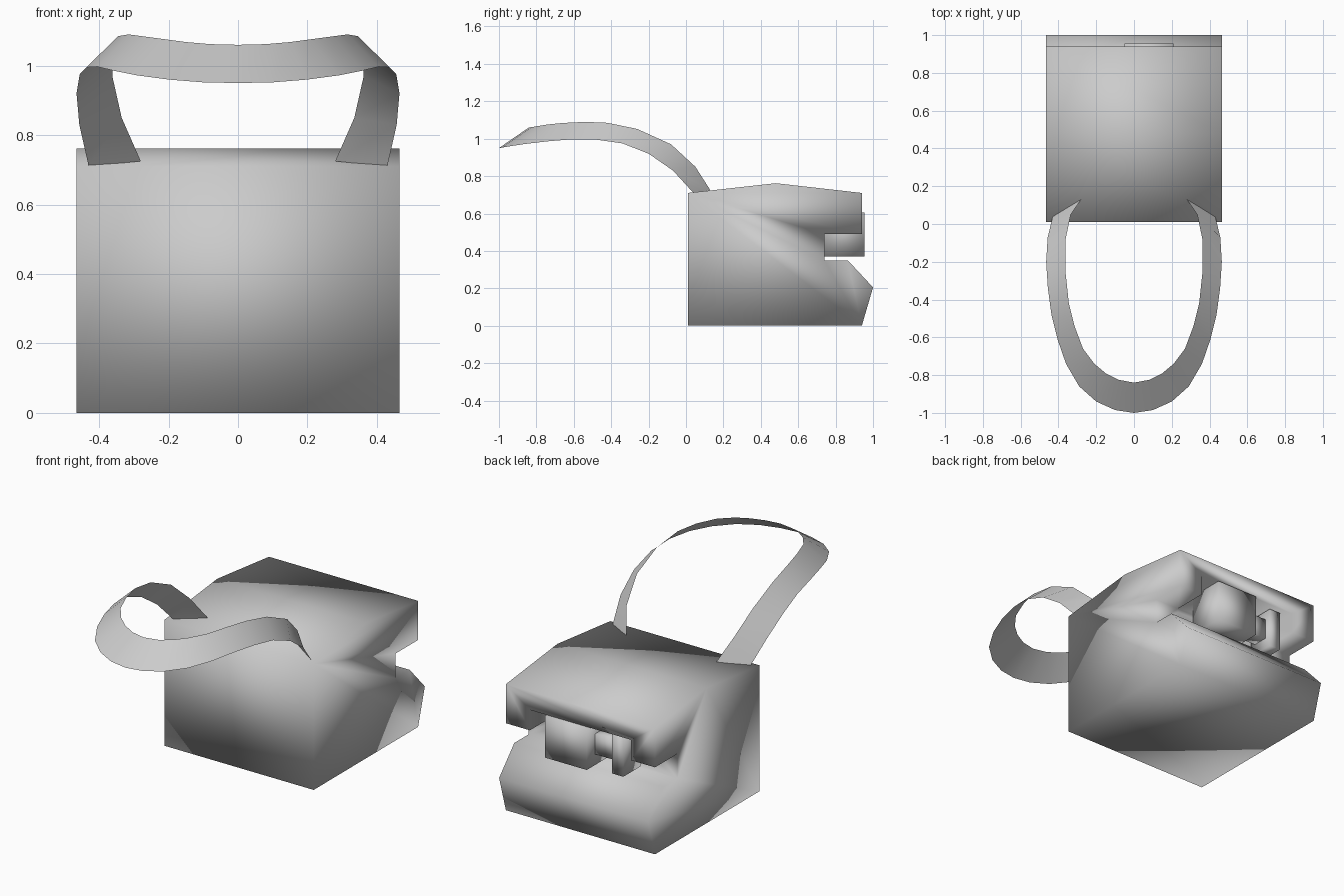
import bpy, bmesh

if "Cube" in bpy.data.objects:
    bpy.data.objects.remove(bpy.data.objects["Cube"])

grey = bpy.data.materials.new("plain grey")
grey.diffuse_color = (0.6, 0.6, 0.6, 1)
grey.use_nodes = True
grey.node_tree.nodes["Principled BSDF"].inputs["Base Color"].default_value = grey.diffuse_color


def add_object(name, bm, smooth=True):
    bmesh.ops.recalc_face_normals(bm, faces=bm.faces)
    me = bpy.data.meshes.new(name)
    for f in bm.faces:
        f.smooth = smooth
    bm.to_mesh(me)
    bm.free()
    me.materials.append(grey)
    ob = bpy.data.objects.new(name, me)
    bpy.context.collection.objects.link(ob)
    return ob


def box(name, x, y, z):
    bm = bmesh.new()
    bmesh.ops.create_cube(bm, size=1)
    for v in bm.verts:
        v.co = [a + (c + 0.5) * (b - a) for c, (a, b) in zip(v.co, (x, y, z))]
    return add_object(name, bm)


# Bag body: side profile (y, z) with the open notch, extruded across x
HALF = 0.465
profile = [(0.01, 0), (0.94, 0), (1.0, 0.205), (0.865, 0.35), (0.74, 0.35),
           (0.74, 0.49), (0.94, 0.49), (0.94, 0.71), (0.48, 0.762), (0.01, 0.71)]
bm = bmesh.new()
left = [bm.verts.new((-HALF, y, z)) for y, z in profile]
right = [bm.verts.new((HALF, y, z)) for y, z in profile]
bm.faces.new(left)
bm.faces.new(right[::-1])
for i in range(len(profile)):
    j = (i + 1) % len(profile)
    bm.faces.new((left[i], right[i], right[j], left[j]))
body = add_object("bag_body", bm)

# Taller opening in the middle of the upper lip
cutter = box("lip_cutter", (-0.315, 0.315), (0.74, 1.1), (0.42, 0.605))
cutter.hide_render = True
cutter.hide_viewport = True
cut = body.modifiers.new("lip_opening", 'BOOLEAN')
cut.operation = 'DIFFERENCE'
cut.solver = 'EXACT'
cut.object = cutter

# Clasp inside the opening
box("clasp_block", (-0.05, 0.21), (0.74, 0.955), (0.37, 0.605))
box("clasp_pin", (-0.19, -0.05), (0.79, 0.88), (0.43, 0.545))
box("clasp_plate", (-0.25, -0.18), (0.76, 0.915), (0.37, 0.595))

# Carrying strap: thin ribbon between an outer and an inner edge, mirrored in x
outer = [(0, -1, .95), (.1, -.985, .952), (.2, -.94, .96), (.29, -.86, .972),
         (.36, -.74, .986), (.405, -.61, .997), (.437, -.48, .995),
         (.456, -.34, .975), (.465, -.2, .92), (.457, -.07, .83), (.43, .04, .71)]
inner = [(0, -.84, 1.06), (.08, -.825, 1.062), (.15, -.79, 1.068), (.21, -.74, 1.076),
         (.27, -.66, 1.084), (.315, -.54, 1.09), (.345, -.42, 1.085),
         (.362, -.26, 1.052), (.362, -.08, .97), (.335, .05, .85), (.28, .13, .725)]


def full_loop(edge):
    return [(-x, y, z) for x, y, z in edge[:0:-1]] + edge


bm = bmesh.new()
a = [bm.verts.new(p) for p in full_loop(outer)]
b = [bm.verts.new(p) for p in full_loop(inner)]
for i in range(len(a) - 1):
    bm.faces.new((a[i], a[i + 1], b[i + 1], b[i]))
add_object("strap", bm)
